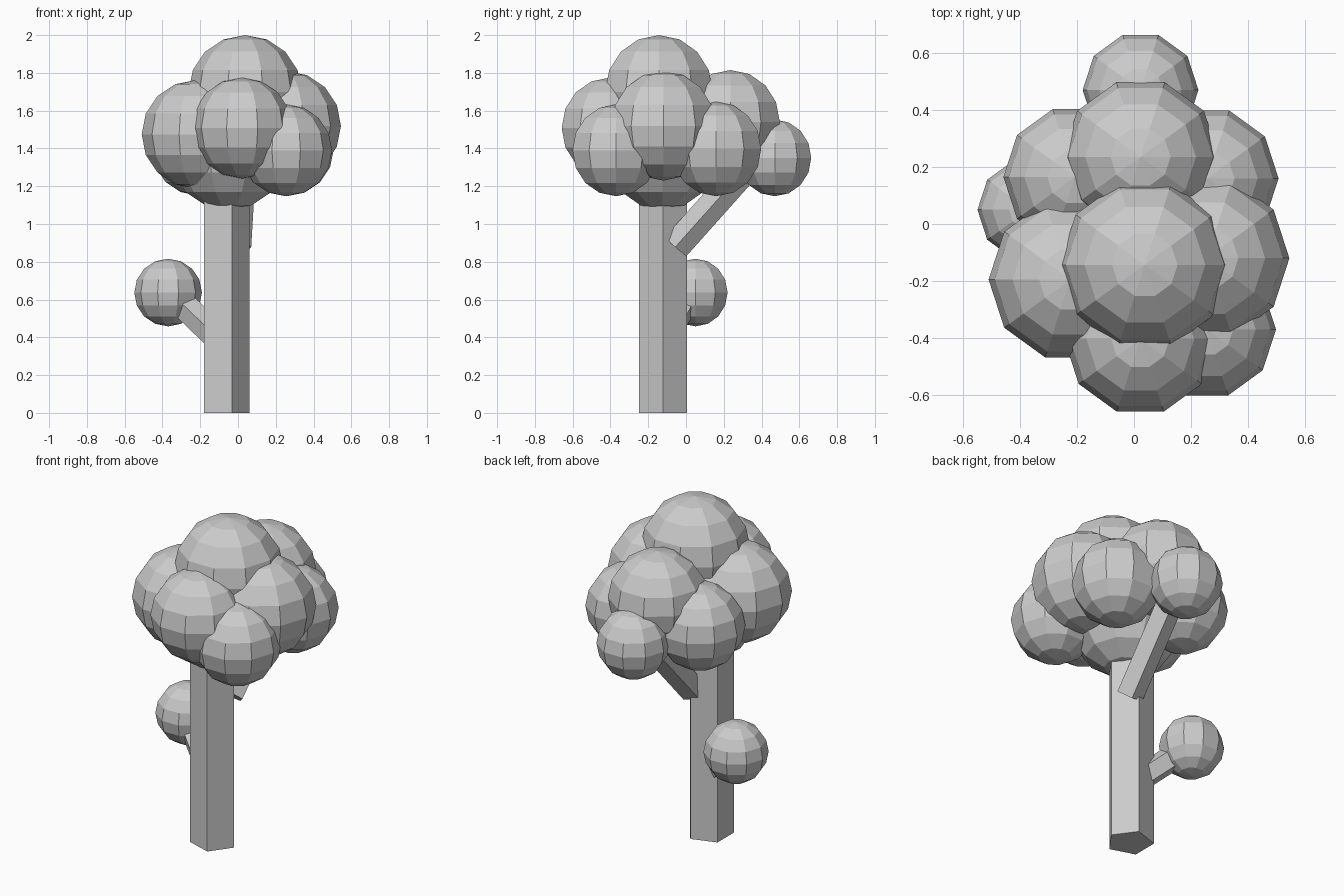
import bpy, bmesh
from math import sin, cos, pi
from mathutils import Vector, Matrix

if "Cube" in bpy.data.objects:
    bpy.data.objects.remove(bpy.data.objects["Cube"])


def finish(name, bm):
    bmesh.ops.recalc_face_normals(bm, faces=bm.faces[:])
    mesh = bpy.data.meshes.new(name)
    bm.to_mesh(mesh)
    bm.free()
    obj = bpy.data.objects.new(name, mesh)
    bpy.context.collection.objects.link(obj)
    return obj


def prism(name, start, end, radius, corner, sides=5):
    """Straight limb; one corner of its section points towards 'corner'."""
    start, end = Vector(start), Vector(end)
    axis = (end - start).normalized()
    u = Vector(corner)
    u = (u - axis * u.dot(axis)).normalized()
    v = axis.cross(u)
    bm = bmesh.new()
    loops = []
    for p in (start, end):
        loops.append([bm.verts.new(p + radius * (u * cos(2 * pi * i / sides) + v * sin(2 * pi * i / sides)))
                      for i in range(sides)])
    for i in range(sides):
        j = (i + 1) % sides
        bm.faces.new((loops[0][i], loops[0][j], loops[1][j], loops[1][i]))
    for loop in loops:
        bm.faces.new(loop)
    return finish(name, bm)


def foliage(name, centre, radius):
    """Low-poly leaf ball with corners on the x axis."""
    bm = bmesh.new()
    bmesh.ops.create_uvsphere(bm, u_segments=10, v_segments=8, radius=radius,
                              matrix=Matrix.Translation(centre) @ Matrix.Rotation(pi / 2, 4, 'Z'))
    return finish(name, bm)


# Trunk and two side branches
prism("trunk", (-0.073, -0.122, 0), (-0.073, -0.122, 1.35), 0.133, (1, 0, 0))
prism("upper_branch", (-0.01, -0.055, 0.88), (0.02, 0.40, 1.39), 0.08, (1, 0, 0))
prism("lower_branch", (-0.10, -0.12, 0.39), (-0.35, 0.02, 0.63), 0.074, (0, -1, 0))

# Leaf balls of the crown, plus the one on the lower branch
BALLS = {
    "crown_top": ((0.038, -0.143, 1.70), 0.30),
    "crown_core": ((-0.05, -0.125, 1.395), 0.32),
    "crown_back": ((0.023, 0.235, 1.54), 0.275),
    "crown_left_front": ((-0.223, -0.195, 1.475), 0.287),
    "crown_right": ((0.255, -0.12, 1.52), 0.29),
    "crown_front": ((0.022, -0.404, 1.508), 0.267),
    "crown_right_front": ((0.255, -0.37, 1.39), 0.243),
    "crown_right_back": ((0.257, 0.16, 1.397), 0.25),
    "crown_left_back": ((-0.208, 0.165, 1.40), 0.25),
    "upper_branch_leaves": ((0.023, 0.47, 1.35), 0.203),
    "lower_branch_leaves": ((-0.37, 0.05, 0.637), 0.179),
}
for name, (centre, radius) in BALLS.items():
    foliage(name, centre, radius)
